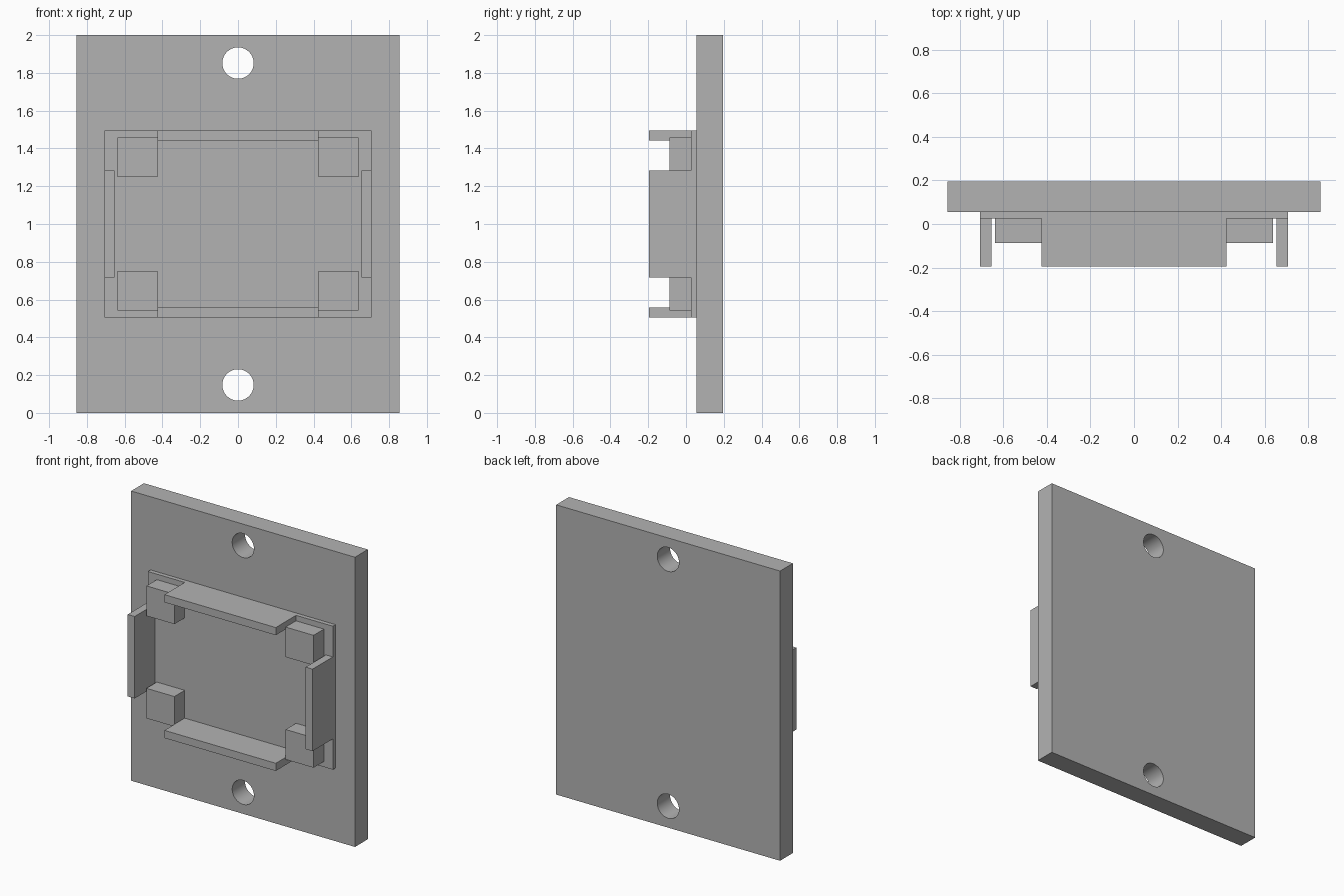
import bpy
import math

default = bpy.data.objects.get("Cube")
if default:
    bpy.data.objects.remove(default, do_unlink=True)

grey = bpy.data.materials.new("plain_grey")
grey.use_nodes = True
colour = (0.45, 0.45, 0.45, 1)
grey.diffuse_color = colour
grey.node_tree.nodes["Principled BSDF"].inputs["Base Color"].default_value = colour

MID = 1.0        # height of the centre line
FRONT = -0.195   # foremost plane of the clips
PAD = 0.026      # front face of the raised pad
WALL = 0.055     # front face of the back plate
BACK = 0.195


def box(name, x, y, z):
    """Box from (min, max) pairs; z is measured from the centre line."""
    spans = (x, y, z)
    centre = [(a + b) / 2 for a, b in spans]
    centre[2] += MID
    bpy.ops.mesh.primitive_cube_add(size=1, location=centre)
    ob = bpy.context.object
    ob.name = name
    ob.scale = [b - a for a, b in spans]
    bpy.ops.object.transform_apply(location=False, rotation=False, scale=True)
    ob.data.materials.append(grey)
    return ob


def span(a, b, side):
    return tuple(sorted((a * side, b * side)))


# Back plate with two screw holes
plate = box("back_plate", (-0.855, 0.855), (WALL, BACK), (-1, 1))
for side in (-1, 1):
    bpy.ops.mesh.primitive_cylinder_add(
        vertices=64, radius=0.083, depth=0.6,
        location=(0, 0.125, MID + side * 0.852), rotation=(math.pi / 2, 0, 0))
    cutter = bpy.context.object
    cutter.name = "hole_cutter"
    cutter.hide_render = True
    cutter.data.materials.append(grey)
    bpy.context.view_layer.objects.active = plate
    cut = plate.modifiers.new("screw_hole", "BOOLEAN")
    cut.operation = "DIFFERENCE"
    cut.solver = "EXACT"
    cut.object = cutter
    bpy.ops.object.modifier_apply(modifier=cut.name)
    bpy.data.objects.remove(cutter, do_unlink=True)
plate.select_set(True)
bpy.context.view_layer.objects.active = plate
bpy.ops.object.shade_smooth_by_angle(angle=math.radians(30))

# Thin raised pad
box("raised_pad", (-0.706, 0.706), (PAD, WALL), (-0.495, 0.495))

# Retaining walls around the pad
for side, across, upright in ((-1, "right", "lower"), (1, "left", "upper")):
    box(upright + "_wall", (-0.425, 0.425), (FRONT, PAD), span(0.442, 0.495, side))
    box(across + "_wall", span(0.653, 0.706, side), (FRONT, PAD), (-0.283, 0.283))

# Corner support blocks
for sx, across in ((-1, "right"), (1, "left")):
    for sz, upright in ((-1, "lower"), (1, "upper")):
        box(f"{upright}_{across}_block", span(0.425, 0.638, sx),
            (-0.087, PAD), span(0.25, 0.457, sz))
